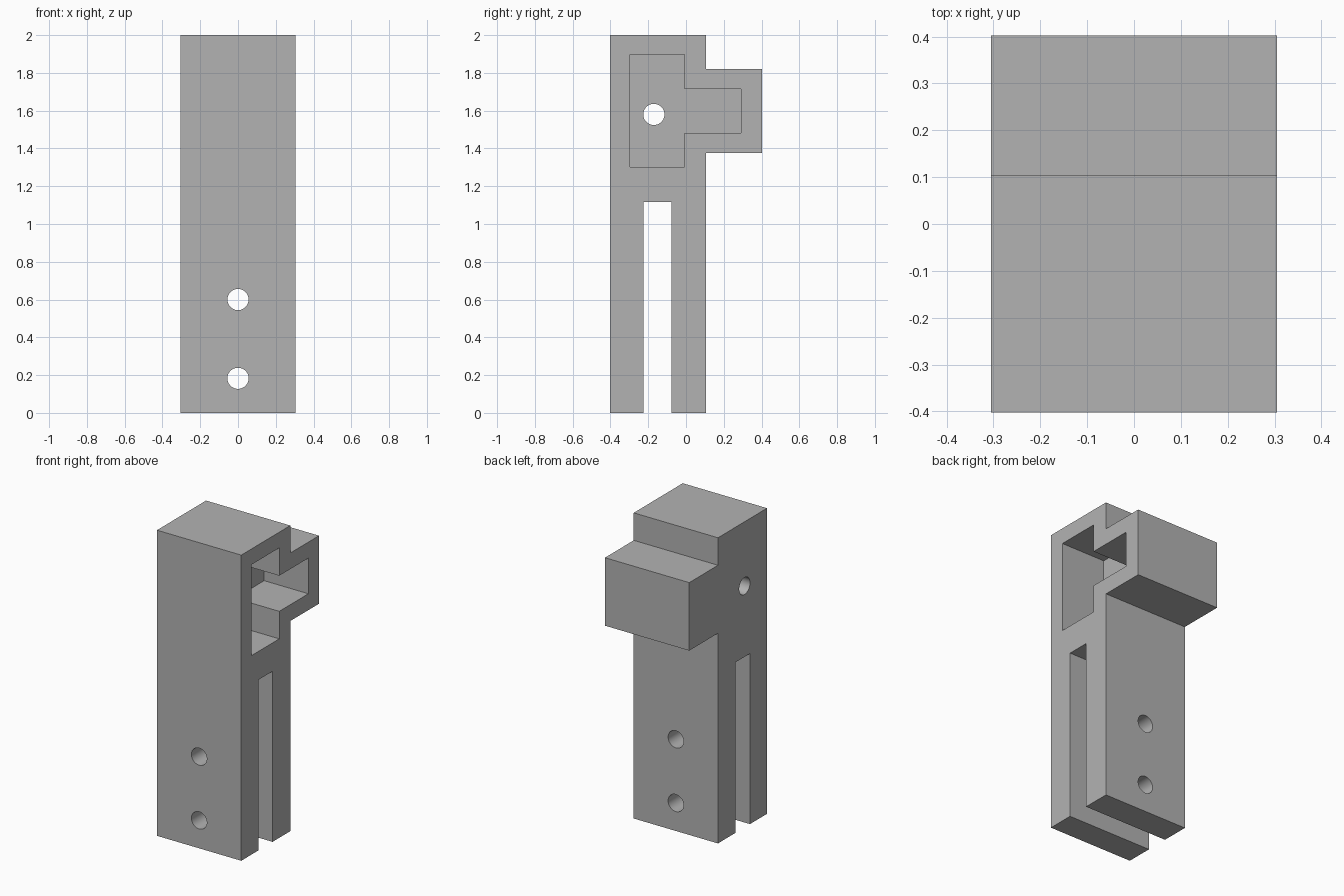
import bpy
import bmesh
from math import pi
from mathutils import Matrix, Vector

cube = bpy.data.objects.get("Cube")
if cube:
    bpy.data.objects.remove(cube, do_unlink=True)

HALF_WIDTH = 0.305
POCKET_FLOOR = -0.015
HOLE_RADIUS = 0.056

# Material
grey = bpy.data.materials.new("plain grey")
grey.use_nodes = True
colour = (0.45, 0.45, 0.45, 1)
grey.diffuse_color = colour
grey.node_tree.nodes["Principled BSDF"].inputs["Base Color"].default_value = colour


def finish(bm, name):
    bmesh.ops.recalc_face_normals(bm, faces=bm.faces)
    mesh = bpy.data.meshes.new(name)
    bm.to_mesh(mesh)
    bm.free()
    mesh.materials.append(grey)
    obj = bpy.data.objects.new(name, mesh)
    bpy.context.collection.objects.link(obj)
    return obj


def extrude_profile(name, points, x0, x1):
    """Extrude a (y, z) outline along x."""
    bm = bmesh.new()
    face = bm.faces.new([bm.verts.new((x0, y, z)) for y, z in points])
    new = bmesh.ops.extrude_face_region(bm, geom=[face])["geom"]
    verts = [g for g in new if isinstance(g, bmesh.types.BMVert)]
    bmesh.ops.translate(bm, verts=verts, vec=Vector((x1 - x0, 0, 0)))
    return finish(bm, name)


def drill(name, centre, axis, length):
    bm = bmesh.new()
    turn = Matrix.Rotation(pi / 2, 4, "Y" if axis == "x" else "X")
    bmesh.ops.create_cone(bm, cap_ends=True, segments=48, radius1=HOLE_RADIUS,
                          radius2=HOLE_RADIUS, depth=length,
                          matrix=Matrix.Translation(centre) @ turn)
    return finish(bm, name)


def cut(target, cutter):
    cutter.hide_render = True
    mod = target.modifiers.new(cutter.name, "BOOLEAN")
    mod.operation = "DIFFERENCE"
    mod.solver = "EXACT"
    mod.object = cutter
    bpy.context.view_layer.objects.active = target
    bpy.ops.object.modifier_apply(modifier=mod.name)
    bpy.data.objects.remove(cutter, do_unlink=True)


# Forked body with the rear block
body = extrude_profile("forked_bracket", [
    (-0.402, 0), (-0.226, 0), (-0.226, 1.116), (-0.078, 1.116),
    (-0.078, 0), (0.105, 0), (0.105, 1.375), (0.402, 1.375),
    (0.402, 1.82), (0.105, 1.82), (0.105, 2), (-0.402, 2),
], -HALF_WIDTH, HALF_WIDTH)

# T-shaped pocket open on the left side
cut(body, extrude_profile("pocket_cutter", [
    (-0.297, 1.302), (-0.009, 1.302), (-0.009, 1.482), (0.292, 1.482),
    (0.292, 1.715), (-0.009, 1.715), (-0.009, 1.897), (-0.297, 1.897),
], POCKET_FLOOR, HALF_WIDTH + 0.1))

# Side hole into the pocket, and two holes through both prongs
cut(body, drill("side_hole_cutter", (-0.2, -0.17, 1.58), "x", 0.6))
for height in (0.183, 0.6):
    cut(body, drill("prong_hole_cutter", (0, -0.15, height), "y", 1))

# Smooth hole walls, sharp corners
body.select_set(True)
bpy.context.view_layer.objects.active = body
bpy.ops.object.shade_smooth_by_angle(angle=pi / 6)
